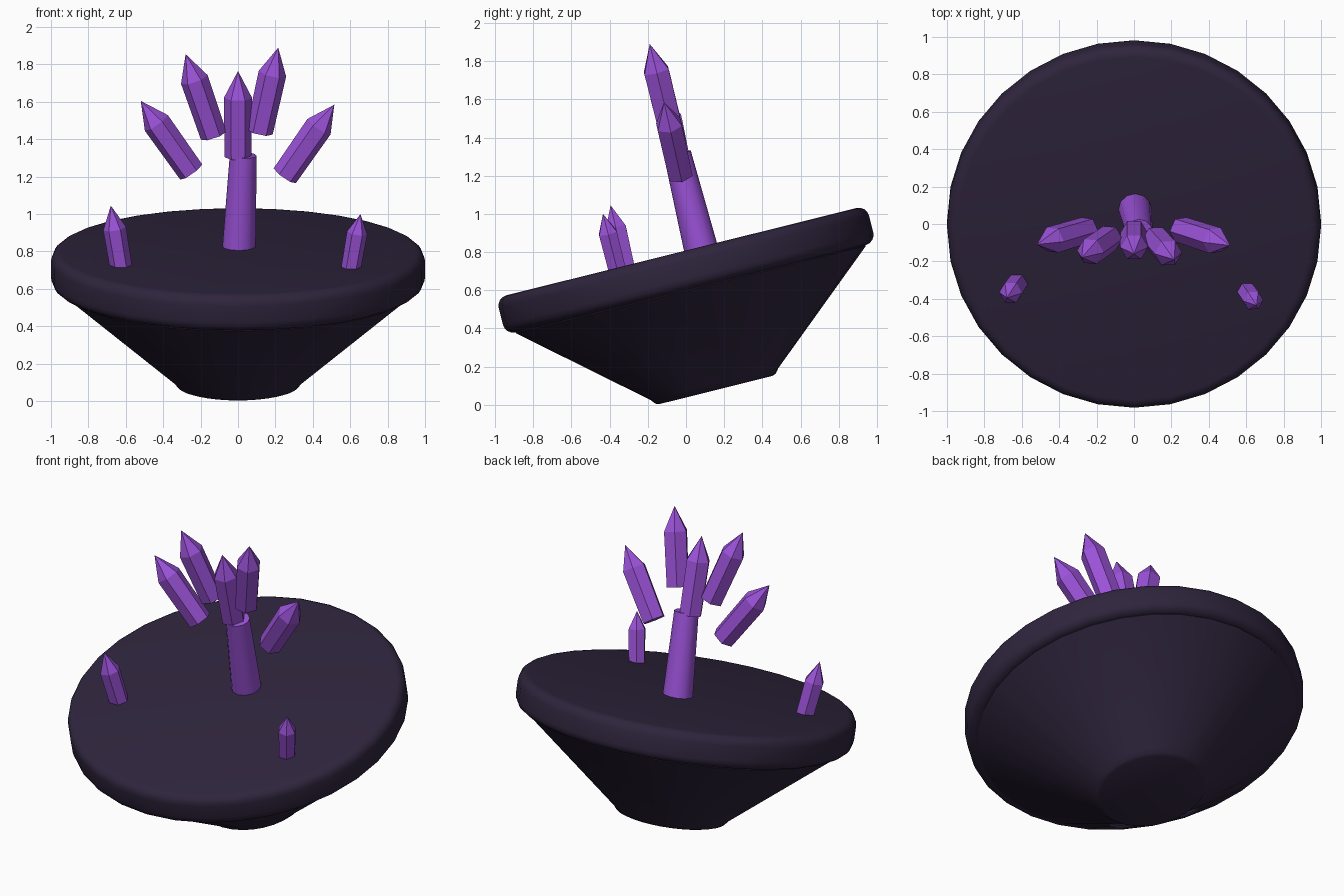
import bpy, bmesh, math
from mathutils import Vector, Matrix

if "Cube" in bpy.data.objects:
    bpy.data.objects.remove(bpy.data.objects["Cube"])

TILT = math.radians(14)


def material(name, rgb):
    m = bpy.data.materials.new(name)
    m.diffuse_color = (*rgb, 1)
    m.use_nodes = True
    m.node_tree.nodes["Principled BSDF"].inputs["Base Color"].default_value = m.diffuse_color
    return m


stone = material("dark stone", (0.028, 0.018, 0.046))
violet = material("violet crystal", (0.33, 0.085, 0.69))


def lathe(name, profile, sides, matrix, mat, smooth):
    """Turn (radius, height) points around the local z axis; radius 0 makes a tip."""
    bm = bmesh.new()
    rings = []
    for r, h in profile:
        n = sides if r > 0 else 1
        rings.append([bm.verts.new((r * math.cos(math.tau * i / sides),
                                    r * math.sin(math.tau * i / sides), h)) for i in range(n)])
    for a, b in zip(rings, rings[1:]):
        for i in range(sides):
            j = (i + 1) % sides
            if len(b) == 1:
                bm.faces.new((a[i], a[j], b[0]))
            else:
                bm.faces.new((a[i], a[j], b[j], b[i]))
    bm.faces.new(rings[0][::-1])
    if len(rings[-1]) > 1:
        bm.faces.new(rings[-1])
    bmesh.ops.recalc_face_normals(bm, faces=bm.faces)
    me = bpy.data.meshes.new(name)
    bm.to_mesh(me)
    bm.free()
    me.materials.append(mat)
    ob = bpy.data.objects.new(name, me)
    bpy.context.collection.objects.link(ob)
    ob.matrix_world = matrix
    if smooth:
        bpy.ops.object.select_all(action='DESELECT')
        ob.select_set(True)
        bpy.context.view_layer.objects.active = ob
        bpy.ops.object.shade_smooth_by_angle(angle=math.radians(35))
    return ob


def aim(base, tip):
    """Matrix at base whose z points to tip and whose x stays close to world x."""
    z = (Vector(tip) - Vector(base)).normalized()
    y = z.cross(Vector((1, 0, 0))).normalized()
    x = y.cross(z)
    return Matrix.Translation(base) @ Matrix((x, y, z)).transposed().to_4x4()


def crystal(name, base, tip, r, shoulder=0.69):
    length = (Vector(tip) - Vector(base)).length
    lathe(name, [(r * 0.96, 0), (r, length * shoulder), (0, length)], 6,
          aim(base, tip), violet, False)


# Tilted island: rounded slab over a tapering underside
tilted = Matrix.Translation((0, 0, 0.705)) @ Matrix.Rotation(TILT, 4, 'X')
b = 0.055
arc = [(1 - b + b * math.cos(t), 0.1 - b + b * math.sin(t))
       for t in (math.radians(22.5 * k) for k in range(5))]
slab = [(r, -h) for r, h in reversed(arc)] + arc
lathe("slab", slab, 32, tilted, stone, True)
lathe("underside", [(0.305, -0.647), (0.325, -0.64), (0.345, -0.615),
                    (0.945, -0.105), (0.94, -0.09)], 32, tilted, stone, True)

# Stem
stem_base, stem_top = (0.004, 0.085, 0.79), (0.028, -0.045, 1.315)
stem_len = (Vector(stem_top) - Vector(stem_base)).length
lathe("stem", [(0.09, 0), (0.072, stem_len)], 12, aim(stem_base, stem_top), violet, True)

# Fan of crystals
crystal("left_outer_crystal", (-0.25, -0.03, 1.225), (-0.52, -0.11, 1.605), 0.075)
crystal("left_inner_crystal", (-0.13, -0.075, 1.42), (-0.28, -0.18, 1.855), 0.075)
crystal("middle_crystal", (0, -0.045, 1.305), (0, -0.16, 1.765), 0.075)
crystal("right_inner_crystal", (0.115, -0.08, 1.44), (0.215, -0.19, 1.89), 0.075)
crystal("right_outer_crystal", (0.25, -0.03, 1.205), (0.515, -0.115, 1.585), 0.075)

# Small crystals on the slab
crystal("left_small_crystal", (-0.625, -0.32, 0.715), (-0.68, -0.395, 1.045), 0.062, 0.63)
crystal("right_small_crystal", (0.603, -0.36, 0.705), (0.655, -0.435, 1.0), 0.055, 0.66)
